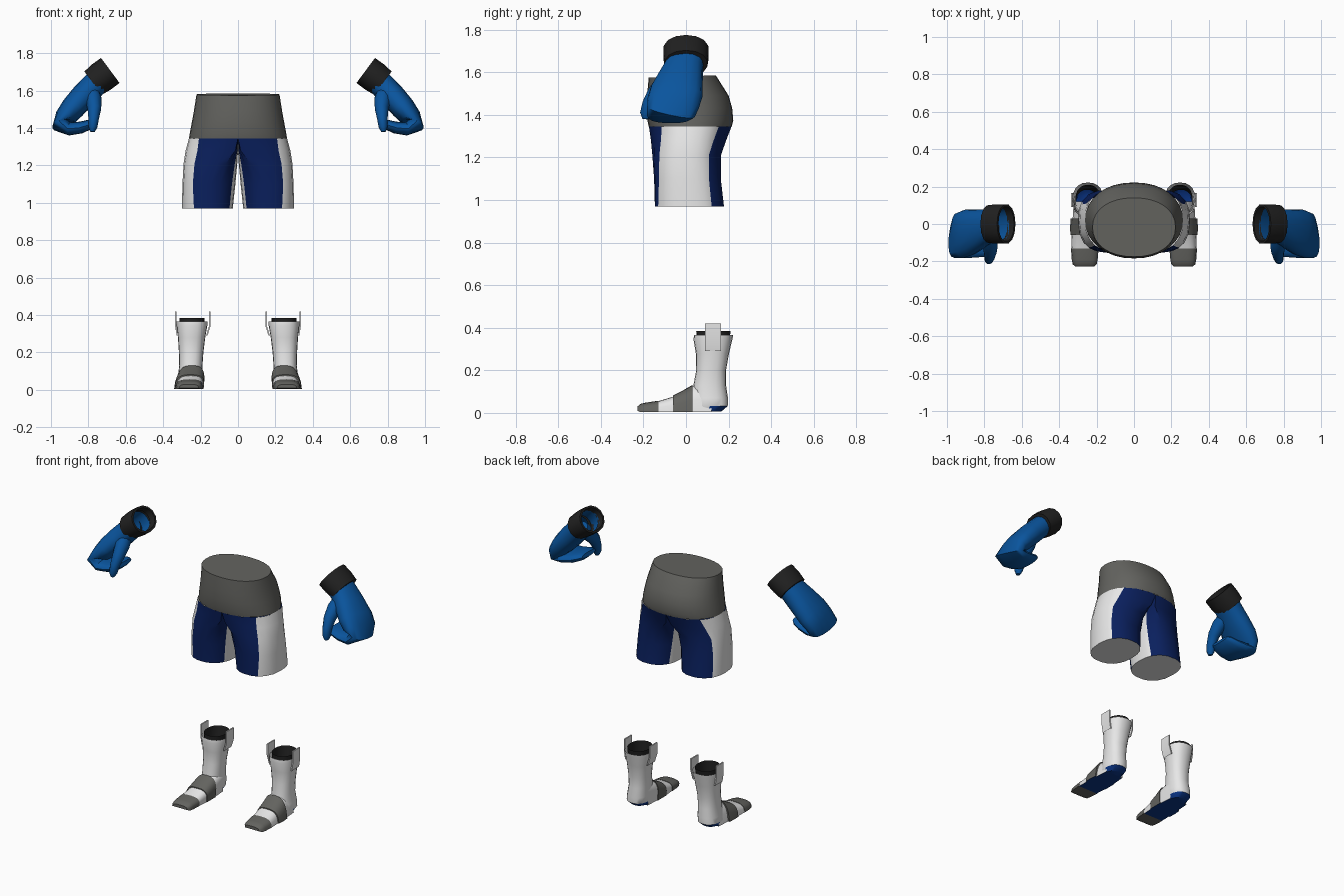
import bpy, bmesh, math
from mathutils import Vector as V

if "Cube" in bpy.data.objects:
    bpy.data.objects.remove(bpy.data.objects["Cube"])


def make_mat(name, r, g, b):
    m = bpy.data.materials.new(name)
    m.diffuse_color = (r, g, b, 1)
    m.use_nodes = True
    m.node_tree.nodes["Principled BSDF"].inputs["Base Color"].default_value = m.diffuse_color
    return m


WHITE = make_mat("white", 0.8, 0.8, 0.8)
GREY = make_mat("grey", 0.125, 0.125, 0.115)
BLACK = make_mat("black", 0.015, 0.015, 0.015)
BLUE = make_mat("glove blue", 0.003, 0.09, 0.34)
NAVY = make_mat("navy", 0.003, 0.014, 0.11)
SOLE = make_mat("sole blue", 0.003, 0.035, 0.24)


def loft(name, rings, mats, pick=None, start=False, end=False, caps=0, mirror=True):
    """Skin closed rings; pick(segment, index, centre) chooses the material slot."""
    bm = bmesh.new()
    rows = [[bm.verts.new(p) for p in r] for r in rings]
    n = len(rows[0])
    for i in range(len(rows) - 1):
        for k in range(n):
            j = (k + 1) % n
            f = bm.faces.new((rows[i][k], rows[i][j], rows[i + 1][j], rows[i + 1][k]))
            if pick:
                f.material_index = pick(i, k, f.calc_center_median())
    if start:
        bm.faces.new(rows[0]).material_index = caps
    if end:
        bm.faces.new(rows[-1]).material_index = caps
    bmesh.ops.recalc_face_normals(bm, faces=bm.faces)
    me = bpy.data.meshes.new(name)
    bm.to_mesh(me)
    bm.free()
    for m in mats:
        me.materials.append(m)
    ob = bpy.data.objects.new(name, me)
    bpy.context.collection.objects.link(ob)
    if mirror:
        ob.modifiers.new("mirror", "MIRROR").use_mirror_merge = False
    return ob


def spow(v, p):
    return math.copysign(abs(v) ** p, v)


def flat_ring(z, x0, x1, y0, y1, n=20, p=0.9, tilt=0.0):
    """Horizontal rounded ring from its extents."""
    out = []
    for k in range(n):
        t = math.tau * k / n
        s = spow(math.sin(t), p)
        out.append(V(((x0 + x1) / 2 + (x1 - x0) / 2 * spow(math.cos(t), p),
                      (y0 + y1) / 2 + (y1 - y0) / 2 * s, z + tilt * s)))
    return out


def tube_ring(c, axis, thick, width, n=16, p=0.85):
    """Ring across an axis; width runs along y."""
    t = axis.normalized()
    s = V((0, 1, 0))
    s = (s - t * s.dot(t)).normalized()
    u = s.cross(t)
    return [c + u * thick * spow(math.cos(math.tau * k / n), p)
            + s * width * spow(math.sin(math.tau * k / n), p) for k in range(n)]


def tube(stations, n=16, p=0.85):
    pts = [V(s[:3]) for s in stations]
    last = len(pts) - 1
    return [tube_ring(pts[i], pts[min(i + 1, last)] - pts[max(i - 1, 0)], s[3], s[4], n, p)
            for i, s in enumerate(stations)]


# waistband
loft("waistband", [flat_ring(z, -x, x, a, b, 32, 0.92, tl) for z, x, a, b, tl in (
    (1.345, 0.262, -0.175, 0.215, 0), (1.372, 0.258, -0.181, 0.222, 0),
    (1.43, 0.247, -0.184, 0.217, 0), (1.49, 0.236, -0.183, 0.20, 0),
    (1.58, 0.222, -0.175, 0.14, 0.005))], [GREY], end=True, mirror=False)


# shorts legs: half-ellipse at the hips, turning into a full oval at the hem
def leg_ring(z, xo, xi, y0, y1, f, bf, bb):
    def half(b):
        return ([b * i / 3 for i in range(3)] + [b + (148 - b) * i / 5 for i in range(5)]
                + [148, 164])
    angles = half(bb) + [180] + [-a for a in reversed(half(bf)[1:])]
    out = []
    for a in angles:
        c = spow(math.cos(math.radians(a)), 0.85)
        s = spow(math.sin(math.radians(a)), 0.85)
        d = xi + (xo - xi) * max(c, 0)
        e = (xo + xi) / 2 + (xo - xi) / 2 * c
        out.append(V((d + (e - d) * f, (y0 + y1) / 2 + (y1 - y0) / 2 * s, z)))
    return out


loft("shorts_leg", [leg_ring(*r) for r in (
    (1.345, 0.262, 0, -0.175, 0.215, 0, 40, 40),
    (1.28, 0.280, 0, -0.165, 0.190, 0.15, 44, 38),
    (1.21, 0.291, 0.004, -0.158, 0.166, 0.7, 50, 36),
    (1.10, 0.297, 0.014, -0.150, 0.165, 1, 56, 36),
    (0.97, 0.300, 0.028, -0.147, 0.180, 1, 62, 36))],
    [WHITE, NAVY], lambda i, k, c: int(3 <= k <= 7 or 12 <= k <= 16), end=True)

# boot shaft and heel
loft("boot_shaft", [flat_ring(*r, p=0.85) for r in (
    (0.006, 0.205, 0.312, 0.03, 0.165), (0.032, 0.192, 0.326, 0.03, 0.196),
    (0.07, 0.190, 0.322, 0.03, 0.197), (0.13, 0.190, 0.314, 0.035, 0.188),
    (0.20, 0.185, 0.316, 0.048, 0.188), (0.28, 0.175, 0.321, 0.046, 0.202),
    (0.345, 0.164, 0.328, 0.035, 0.218), (0.366, 0.164, 0.328, 0.038, 0.222))],
    [WHITE, SOLE], lambda i, k, c: int(i == 0 and c.y > 0.1), start=True, caps=1)

# dark sock showing above the boot
loft("sock", [flat_ring(*r) for r in (
    (0.22, 0.190, 0.311, 0.055, 0.183), (0.385, 0.178, 0.314, 0.048, 0.21))], [BLACK])

# pull tabs
for name, xa, xb in (("outer_tab", 0.324, 0.333), ("inner_tab", 0.167, 0.150)):
    loft(name, [[V((x + dx, y, z)) for dx, y in
                 ((-0.004, 0.09), (0.004, 0.09), (0.004, 0.165), (-0.004, 0.165))]
                for x, z in ((xa, 0.29), (xb, 0.345), (xb, 0.42))], [WHITE], end=True)


# foot: arched slices along y, the last edge of each slice is the sole
def foot_ring(y, x0, x1, h, zb=0.004, n=12):
    out = []
    for k in range(n + 1):
        t = math.pi * k / n
        z = (h - zb) * spow(math.sin(t), 0.6)
        out.append(V(((x0 + x1) / 2 + (x1 - x0) / 2 * spow(math.cos(t), 0.7) - 0.12 * z,
                      y, zb + z)))
    return out


loft("foot", [foot_ring(*r) for r in (
    (0.12, 0.195, 0.322, 0.15), (0.03, 0.188, 0.328, 0.124), (-0.06, 0.188, 0.333, 0.076),
    (-0.13, 0.192, 0.335, 0.055))], [WHITE, SOLE], lambda i, k, c: int(k == 12))
loft("foot_band", [foot_ring(*r) for r in (
    (0.03, 0.184, 0.338, 0.131), (-0.015, 0.184, 0.342, 0.105),
    (-0.06, 0.184, 0.340, 0.082))], [GREY, SOLE], lambda i, k, c: int(k == 12),
    start=True, end=True)
loft("toe_cap", [foot_ring(*r) for r in (
    (-0.13, 0.190, 0.337, 0.057), (-0.19, 0.195, 0.333, 0.048),
    (-0.215, 0.200, 0.328, 0.042), (-0.228, 0.212, 0.314, 0.03, 0.01))],
    [GREY], start=True, end=True)

# mitten: back of the hand curling round into the fingers
loft("glove_hand", tube((
    (0.715, 0, 1.684, 0.066, 0.089), (0.775, -0.01, 1.625, 0.068, 0.09),
    (0.825, -0.025, 1.572, 0.069, 0.106), (0.885, -0.045, 1.505, 0.065, 0.125),
    (0.925, -0.06, 1.455, 0.056, 0.124), (0.948, -0.07, 1.415, 0.046, 0.115),
    (0.90, -0.075, 1.395, 0.035, 0.108), (0.84, -0.08, 1.403, 0.032, 0.10),
    (0.79, -0.085, 1.42, 0.026, 0.09), (0.765, -0.085, 1.428, 0.013, 0.07))),
    [BLUE], end=True)
loft("glove_thumb", tube((
    (0.785, -0.04, 1.605, 0.04, 0.045), (0.772, -0.10, 1.55, 0.044, 0.046),
    (0.768, -0.145, 1.50, 0.036, 0.038), (0.772, -0.175, 1.45, 0.028, 0.031),
    (0.776, -0.188, 1.405, 0.024, 0.028), (0.778, -0.19, 1.38, 0.012, 0.015)), 12, 1),
    [BLUE], start=True, end=True)

# open cuff with a thick rim
top, low = V((0.683, 0, 1.708)), V((0.775, 0, 1.640))
axis = low - top
loft("glove_cuff", [tube_ring(top + axis * f, axis, a, b, 14, 0.95) for f, a, b in (
    (0.36, 0.067, 0.09), (0, 0.07, 0.093), (0, 0.083, 0.107), (0.5, 0.084, 0.108),
    (1, 0.078, 0.102), (1, 0.06, 0.08))], [BLACK])

# smooth shading with sharp rims
for ob in bpy.context.collection.objects:
    ob.select_set(True)
    bpy.context.view_layer.objects.active = ob
bpy.ops.object.shade_smooth_by_angle(angle=math.radians(42))
